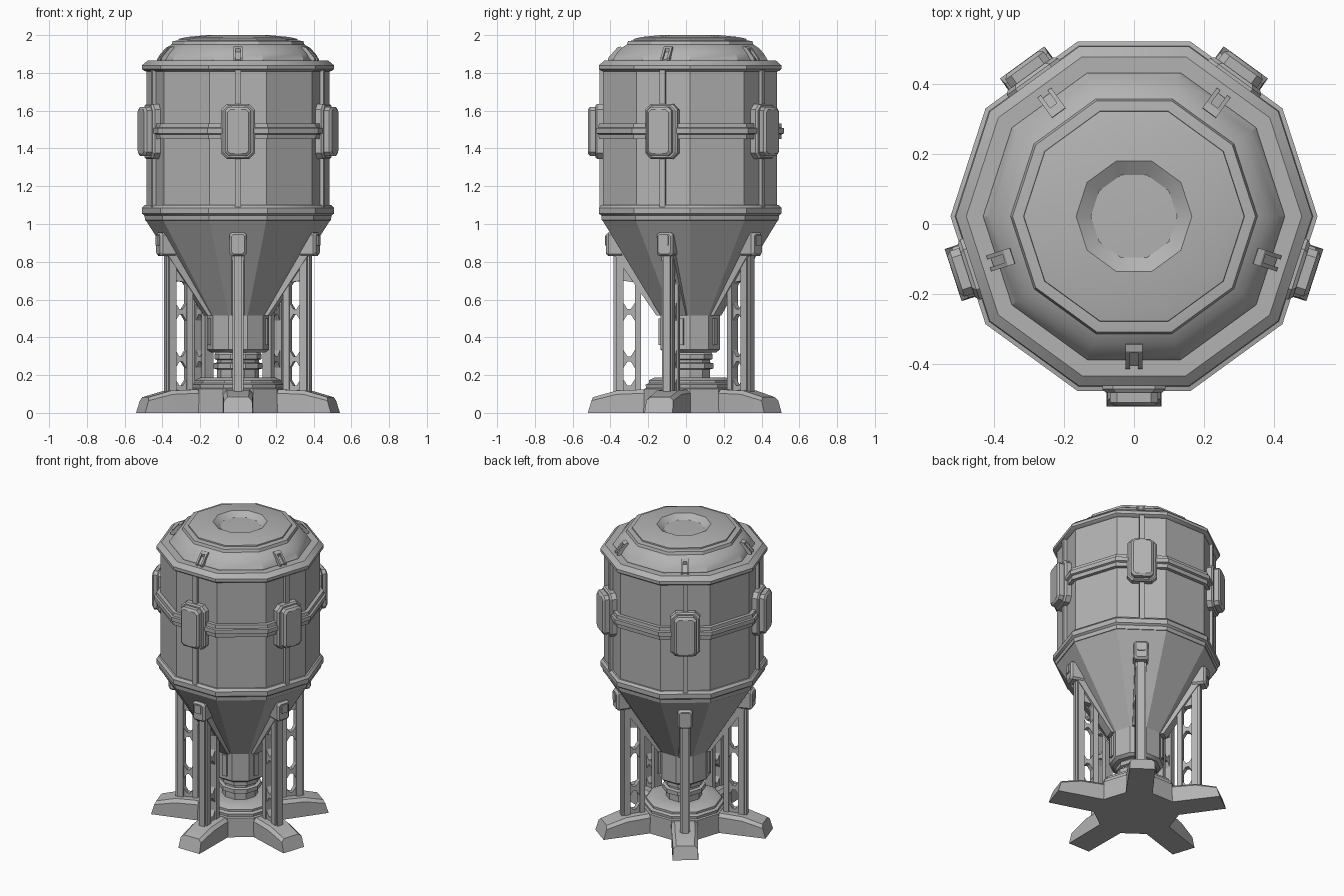
import bpy, bmesh, math
from mathutils import Vector

CY = 0.022                                            # silo axis offset along y
LEGS = [math.radians(-90 + 72 * i) for i in range(5)]  # the five leg directions

if "Cube" in bpy.data.objects:
    bpy.data.objects.remove(bpy.data.objects["Cube"])

grey = bpy.data.materials.new("grey_metal")
grey.use_nodes = True
colour = (0.45, 0.45, 0.45, 1)
grey.diffuse_color = colour
grey.node_tree.nodes["Principled BSDF"].inputs["Base Color"].default_value = colour


def finish(name, bm):
    """Turn a bmesh into a shaded object on the silo axis."""
    bmesh.ops.recalc_face_normals(bm, faces=bm.faces)
    mesh = bpy.data.meshes.new(name)
    bm.to_mesh(mesh)
    bm.free()
    mesh.materials.append(grey)
    obj = bpy.data.objects.new(name, mesh)
    obj.location.y = CY
    bpy.context.collection.objects.link(obj)
    bpy.ops.object.select_all(action='DESELECT')
    obj.select_set(True)
    bpy.context.view_layer.objects.active = obj
    bpy.ops.object.shade_smooth_by_angle(angle=math.radians(28))
    return obj


def skin(bm, loops):
    """Bridge successive loops of points and cap both ends."""
    rows = [[bm.verts.new(p) for p in loop] for loop in loops]
    for a, b in zip(rows, rows[1:]):
        for i in range(len(a)):
            j = (i + 1) % len(a)
            bm.faces.new((a[i], a[j], b[j], b[i]))
    bm.faces.new(rows[0])
    bm.faces.new(rows[-1])


def lathe(name, profile):
    """Ten-sided turned part from (corner radius, z) points."""
    bm = bmesh.new()
    skin(bm, [[(r * math.cos(math.pi * k / 5), r * math.sin(math.pi * k / 5), z)
               for k in range(10)] for r, z in profile])
    return finish(name, bm)


def radial(name, shapes):
    """Repeat shapes, given as loops of (radius, sideways, z), on all five legs."""
    bm = bmesh.new()
    for a in LEGS:
        out = Vector((math.cos(a), math.sin(a), 0))
        side = Vector((-out.y, out.x, 0))
        for loops in shapes:
            skin(bm, [[out * r + side * t + Vector((0, 0, z)) for r, t, z in loop]
                      for loop in loops])
    return finish(name, bm)


def slab(outline, t0, t1):
    """(radius, z) outline given a sideways thickness."""
    return [[(r, t, z) for r, z in outline] for t in (t0, t1)]


def box(r0, r1, half, z0, z1):
    return slab([(r0, z0), (r1, z0), (r1, z1), (r0, z1)], -half, half)


def octagon(r, half, z0, z1, cut):
    """Upright rectangle with cut corners, facing outwards."""
    return [(r, t, z) for t, z in (
        (-half + cut, z0), (half - cut, z0), (half, z0 + cut), (half, z1 - cut),
        (half - cut, z1), (-half + cut, z1), (-half, z1 - cut), (-half, z0 + cut))]


# Tank, hopper and lid
lathe("tank_wall", [(0.484, 1.05), (0.484, 1.84)])
lathe("lower_rim", [(0.47, 1.015), (0.492, 1.02), (0.495, 1.045), (0.508, 1.055),
                    (0.508, 1.085), (0.495, 1.1), (0.47, 1.1)])
lathe("upper_rim", [(0.47, 1.805), (0.495, 1.81), (0.508, 1.82), (0.508, 1.84),
                    (0.478, 1.865), (0.43, 1.865)])
lathe("middle_band", [(0.48, 1.45), (0.508, 1.45), (0.51, 1.475), (0.523, 1.48),
                      (0.523, 1.507), (0.51, 1.51), (0.508, 1.532), (0.48, 1.532)])
lathe("hopper_cone", [(0.165, 0.515), (0.49, 1.022)])
lathe("lid_dome", [(0.43, 1.86), (0.43, 1.87), (0.41, 1.902), (0.382, 1.932),
                   (0.352, 1.95), (0.346, 1.968), (0.316, 1.972)])
lathe("lid_cap", [(0.316, 1.965), (0.314, 1.98), (0.27, 1.99), (0.165, 2.0),
                  (0.123, 1.972)])

# Outlet spout, neck and base
lathe("spout", [(0.145, 0.32), (0.165, 0.335), (0.165, 0.52)])
lathe("neck", [(0.11, 0.17), (0.11, 0.23), (0.13, 0.235), (0.13, 0.262),
               (0.11, 0.267), (0.11, 0.28), (0.125, 0.285), (0.125, 0.31),
               (0.11, 0.33)])
lathe("base_plate", [(0.245, 0.12), (0.248, 0.15), (0.23, 0.158), (0.23, 0.172),
                     (0.2, 0.187), (0.12, 0.187)])
lathe("base_hub", [(0.26, 0), (0.256, 0.127), (0.24, 0.135)])


def foot_section(r_low, r_top, half, z):
    return [(r_low, -half, 0), (r_low, half, 0), (r_low, half, z - 0.02),
            (r_top, half - 0.02, z), (r_top, 20 * 0.001 - half, z),
            (r_low, -half, z - 0.02)]


# Splayed feet
tip = [(0.542, -0.078, 0), (0.542, 0.078, 0), (0.522, 0.075, 0.065),
       (0.515, 0.055, 0.083), (0.515, -0.055, 0.083), (0.522, -0.075, 0.065)]
radial("feet", [[foot_section(0.15, 0.15, 0.082, 0.128),
                 foot_section(0.39, 0.39, 0.08, 0.118), tip]])

# Truss legs: outer post, inner post, crossbars with gussets
R_IN, R_OUT = 0.288, 0.358
truss = [box(0.352, 0.392, 0.03, 0.09, 0.88), box(0.385, 0.405, 0.02, 0.09, 0.86),
         box(0.26, 0.292, 0.028, 0.09, 0.74)]
for z in (0.13, 0.285, 0.535):
    truss.append(box(R_IN, R_OUT, 0.018, z - 0.014, z + 0.014))
    for r, inward in ((R_IN, 1), (R_OUT, -1)):
        for up in (1, -1):
            truss.append(slab([(r, z), (r + inward * 0.035, z), (r, z + up * 0.055)],
                              -0.018, 0.018))
truss.append(slab([(R_IN, 0.69), (R_OUT, 0.7), (R_OUT, 0.83), (R_IN, 0.73)],
                  -0.018, 0.018))
radial("truss_legs", truss)

# Rails lying along the hopper, with head fittings
radial("hopper_rails", [slab([(0.14, 0.515), (0.178, 0.515), (0.425, 0.87),
                              (0.43, 0.94), (0.38, 0.94)], -0.035, 0.035)])
radial("leg_heads", [
    [octagon(0.36, 0.045, 0.83, 0.955, 0.012), octagon(0.432, 0.045, 0.83, 0.955, 0.012),
     octagon(0.445, 0.034, 0.842, 0.945, 0.01)],
    [octagon(0.43, 0.023, 0.885, 0.94, 0.004), octagon(0.452, 0.023, 0.885, 0.94, 0.004)]])
radial("spout_ribs", [box(0.14, 0.168, 0.016, 0.36, 0.5)])

# Wall ribs and cabinets
radial("wall_ribs", [box(0.44, 0.48, 0.015, 1.09, 1.815)])
radial("cabinets", [
    [octagon(0.44, 0.09, 1.345, 1.635, 0.03), octagon(0.492, 0.09, 1.345, 1.635, 0.03),
     octagon(0.502, 0.08, 1.352, 1.628, 0.028)],
    [octagon(0.49, 0.068, 1.36, 1.62, 0.02), octagon(0.53, 0.068, 1.36, 1.62, 0.02),
     octagon(0.541, 0.056, 1.373, 1.607, 0.016)]])

# U-shaped lid clips following the dome slope
slope = [(0.36, 1.9), (0.435, 1.855), (0.435, 1.878), (0.385, 1.935), (0.365, 1.94)]
crown = [(0.36, 1.9), (0.385, 1.9), (0.39, 1.93), (0.385, 1.935), (0.365, 1.94)]
core = [(0.36, 1.88), (0.425, 1.85), (0.425, 1.872), (0.365, 1.932)]
radial("lid_clips", [slab(slope, -0.024, -0.012), slab(slope, 0.012, 0.024),
                     slab(crown, -0.012, 0.012), slab(core, -0.012, 0.012)])
